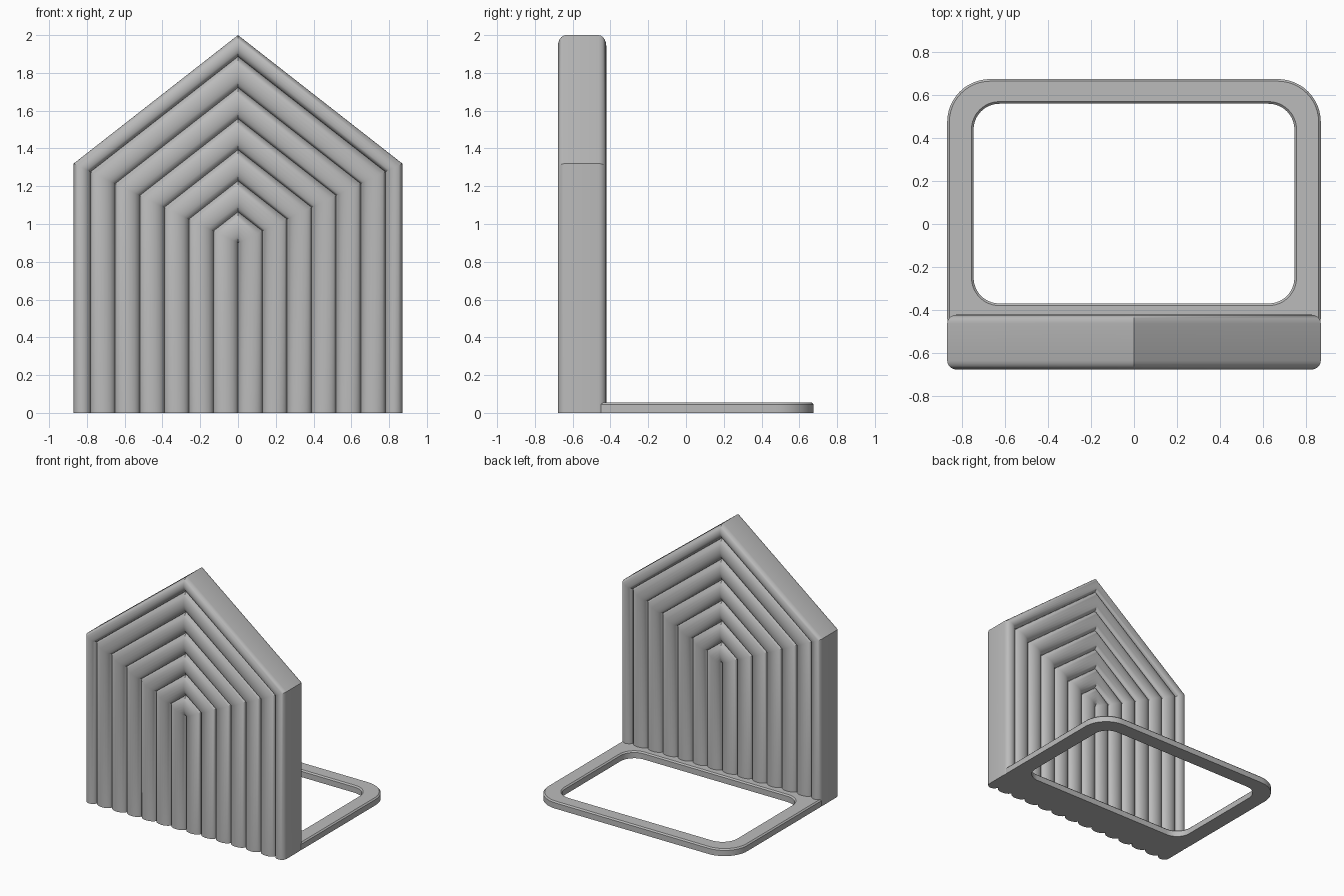
import bpy, bmesh, math

cube = bpy.data.objects.get("Cube")
if cube:
    bpy.data.objects.remove(cube, do_unlink=True)

HALF, EAVE, PEAK, CORE = 0.87, 1.32, 2.0, 0.90   # gable outline and its inner meeting point
Y_MID, THICK = -0.55, 0.128                      # panel centre and half thickness
FIRST, DEPTH, STEPS = 0.09, 0.042, 10            # edge rib width, groove depth, arc steps

grey = bpy.data.materials.new("matte_grey")
grey.use_nodes = True
grey.diffuse_color = (0.5, 0.5, 0.5, 1)
grey.node_tree.nodes["Principled BSDF"].inputs["Base Color"].default_value = (0.5, 0.5, 0.5, 1)


def finish(bm, name):
    bmesh.ops.remove_doubles(bm, verts=bm.verts, dist=0.0001)
    bmesh.ops.recalc_face_normals(bm, faces=bm.faces)
    mesh = bpy.data.meshes.new(name)
    bm.to_mesh(mesh)
    bm.free()
    obj = bpy.data.objects.new(name, mesh)
    bpy.context.collection.objects.link(obj)
    mesh.materials.append(grey)
    bpy.ops.object.select_all(action="DESELECT")
    obj.select_set(True)
    bpy.context.view_layer.objects.active = obj
    bpy.ops.object.shade_smooth_by_angle(angle=math.radians(32))


def rib_profile():
    """Pairs of inward distance and half thickness across all the ribs."""
    pairs = []
    ribs = 6
    width = (HALF - FIRST) / ribs
    for r in range(ribs + 1):
        start, span = (0, FIRST) if r == 0 else (FIRST + (r - 1) * width, width)
        for i in range(STEPS + (r == ribs)):
            a = math.pi * i / STEPS
            pairs.append((start + span * (1 - math.cos(a)) / 2,
                          THICK - DEPTH * (1 - math.sin(a))))
    return pairs


# Gabled panel: nested house outlines, ribbed on both faces
bm = bmesh.new()


def house(d, y):
    t = d / HALF
    x, eave, peak = HALF - d, EAVE + (CORE - EAVE) * t, PEAK + (CORE - PEAK) * t
    pts = [(-x, 0), (-x, eave), (0, peak), (x, eave), (x, 0)]
    return [bm.verts.new((px, y, pz)) for px, pz in pts]


def skin(a, b):
    for i in range(len(a) - 1):
        bm.faces.new((a[i], a[i + 1], b[i + 1], b[i]))


rings = [(house(d, Y_MID - h), house(d, Y_MID + h)) for d, h in rib_profile()]
skin(*rings[0])
for (f0, b0), (f1, b1) in zip(rings, rings[1:]):
    skin(f0, f1)
    skin(b0, b1)
    for end in (0, -1):
        bm.faces.new((f0[end], f1[end], b1[end], b0[end]))
finish(bm, "ribbed_gable_panel")

# Flat base frame: rounded outer and inner outlines joined into a closed band
bm = bmesh.new()


def rounded_loop(x, y0, y1, front_r, back_r, inset, z):
    x, y0, y1 = x - inset, y0 + inset, y1 - inset
    corners = [(1, y1, -1, back_r), (-1, y1, -1, back_r),
               (-1, y0, 1, front_r), (1, y0, 1, front_r)]
    loop = []
    for k, (sx, cy, sy, r) in enumerate(corners):
        r -= inset
        for i in range(13):
            a = math.pi / 2 * (k + i / 12)
            loop.append(bm.verts.new((sx * (x - r) + r * math.cos(a),
                                      cy + sy * r + r * math.sin(a), z)))
    return loop


outer = (HALF, -0.46, 0.675, 0.02, 0.2)
inner = (0.747, -0.37, 0.56, 0.12, 0.12)
TOP, BEVEL = 0.055, 0.01
band = [rounded_loop(*outer, 0, 0), rounded_loop(*outer, 0, TOP - BEVEL),
        rounded_loop(*outer, BEVEL, TOP), rounded_loop(*inner, -BEVEL, TOP),
        rounded_loop(*inner, 0, TOP - BEVEL), rounded_loop(*inner, 0, 0)]
for a, b in zip(band, band[1:] + band[:1]):
    skin(a + a[:1], b + b[:1])
finish(bm, "base_frame")
